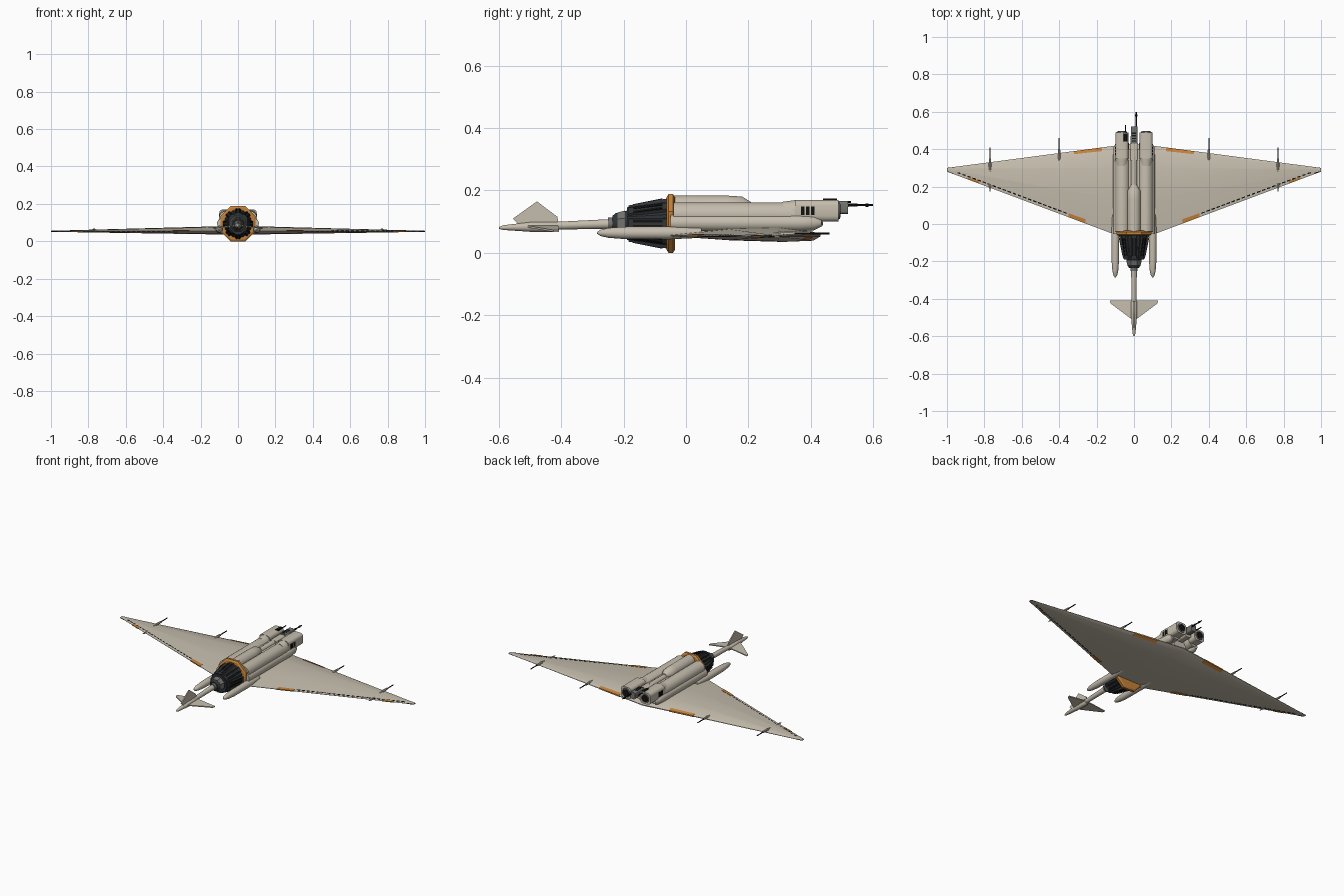
import bpy, bmesh, math
from mathutils import Vector

if "Cube" in bpy.data.objects:
    bpy.data.objects.remove(bpy.data.objects["Cube"])


def material(name, r, g, b):
    m = bpy.data.materials.new(name)
    m.use_nodes = True
    m.diffuse_color = (r, g, b, 1)
    bsdf = next(n for n in m.node_tree.nodes if n.type == 'BSDF_PRINCIPLED')
    bsdf.inputs["Base Color"].default_value = (r, g, b, 1)
    return m


HULL = material("warm grey hull", .56, .51, .42)
ORANGE = material("orange trim", .55, .22, .04)
DARK = material("dark engine", .03, .035, .038)
BLACK = material("black", .006, .006, .006)
STEEL = material("mid grey metal", .17, .17, .16)
parts = []


def finish(name, bm, mat):
    bmesh.ops.recalc_face_normals(bm, faces=bm.faces)
    me = bpy.data.meshes.new(name)
    bm.to_mesh(me)
    bm.free()
    me.materials.append(mat)
    ob = bpy.data.objects.new(name, me)
    bpy.context.collection.objects.link(ob)
    parts.append(ob)
    return ob


def loft(name, rings, mat):
    """Skin a list of equal closed rings and cap both ends."""
    bm = bmesh.new()
    rows = [[bm.verts.new(p) for p in ring] for ring in rings]
    n = len(rows[0])
    for a, b in zip(rows, rows[1:]):
        for i in range(n):
            bm.faces.new((a[i], a[(i + 1) % n], b[(i + 1) % n], b[i]))
    bm.faces.new(rows[0])
    bm.faces.new(rows[-1])
    return finish(name, bm, mat)


def tube(name, x, z, stations, mat, sides=20, flat=1.0):
    """Turned body along y; a station is (y, radius) or (y, radius, z shift)."""
    rings = []
    for s in stations:
        y, r, dz = (*s, 0)[:3]
        angles = [(i + .5) * math.tau / sides for i in range(sides)]
        rings.append([(x + r * math.cos(a), y, z + dz + flat * r * math.sin(a)) for a in angles])
    return loft(name, rings, mat)


def box(name, lo, hi, mat, bevel=0):
    bm = bmesh.new()
    bmesh.ops.create_cube(bm, size=1)
    lo, hi = Vector(lo), Vector(hi)
    for v in bm.verts:
        v.co = [(lo[k] + hi[k]) / 2 + v.co[k] * abs(hi[k] - lo[k]) for k in range(3)]
    if bevel:
        edges = [e for e in bm.edges if abs((e.verts[0].co - e.verts[1].co).y) > .001]
        bmesh.ops.bevel(bm, geom=edges, offset=bevel, segments=3, affect='EDGES', profile=.5)
    return finish(name, bm, mat)


def plate(name, points, axis, thickness, mat):
    """Extruded outline, centred on its plane."""
    d = Vector(axis) * thickness / 2
    return loft(name, [[Vector(p) - d for p in points], [Vector(p) + d for p in points]], mat)


# Wing surface: chord fraction with upper and lower heights
PROFILE = [(0, .1, -.1), (.05, .45, -.8), (.25, 1, -1), (.6, .85, -.75), (1, .06, -.06)]


def wing_point(x, t, upper):
    ax = abs(x)
    front = .432 - .132 * ax
    back = max(-.05, -.095 + .375 * ax)
    for (t0, *h0), (t1, *h1) in zip(PROFILE, PROFILE[1:]):
        if t <= t1:
            break
    k = 0 if upper else 1
    h = h0[k] + (h1[k] - h0[k]) * (t - t0) / (t1 - t0)
    size = (.028 if upper else .02) * (1 - .88 * ax)
    return Vector((x, front + (back - front) * t, .055 - .002 * ax + h * size))


rings = []
for x in (-1, -.12, 0, .12, 1):
    up = [wing_point(x, p[0], True) for p in PROFILE]
    low = [wing_point(x, p[0], False) for p in reversed(PROFILE)]
    rings.append(up + low)
loft("delta_wing", rings, HULL)


def wing_patch(name, x0, x1, t0, t1, mat, lift=.002):
    """Thin painted panel wrapping both wing surfaces."""
    off = Vector((0, 0, lift))
    ends = []
    for x in (x0, x1):
        ends.append([wing_point(x, t0, True) + off, wing_point(x, t1, True) + off,
                     wing_point(x, t1, False) - off, wing_point(x, t0, False) - off])
    loft(name, ends, mat)


for s, side in ((1, "left"), (-1, "right")):
    # Wing trim
    wing_patch(side + "_leading_panel", s * .17, s * .32, 0, .045, ORANGE)
    wing_patch(side + "_flap_panel", s * .26, s * .35, .94, 1, ORANGE)
    wing_patch(side + "_tip_panel", s * .83, s * .89, .86, 1, ORANGE)
    wing_patch(side + "_tip_cap", s * .965, s * 1.0, 0, 1, BLACK, .001)
    for i in range(22):
        x = .36 + i * .027
        inset = .014 / (.527 - .507 * x)
        wing_patch(side + "_hinge_slot", s * x, s * (x + .018), 1 - inset * 1.5, 1 - inset, BLACK, .001)

    # Wing guns and their rear fairings
    for x, y in ((.4, .36), (.77, .31)):
        z = .062
        tube(side + "_gun_mount", s * x, z, [(y - .03, .003), (y, .008), (y + .04, .006)], HULL, 8)
        tube(side + "_gun_barrel", s * x, z, [(y + .03, .0035), (y + .1, .003)], BLACK, 6)
    tube(side + "_wing_rear_fairing", s * .77, .054, [(.175, .002), (.2, .006), (.25, .003)], HULL, 8)

    # Fuselage tubes
    tube(side + "_upper_tube", s * .062, .122, [(-.04, .04), (.33, .04), (.37, .036), (.44, .034)], HULL, 24)
    tube(side + "_lower_tube", s * .085, .096,
         [(-.05, .027), (.36, .027), (.41, .024), (.435, .012)], HULL, 20)

    # Forward pod, tapering into the tube, with intake and side vents
    box(side + "_forward_pod", (s * .03, .35, .1), (s * .1, .49, .17), HULL, .018)
    tube(side + "_pod_fairing", s * .064, .134, [(.31, .03), (.352, .036)], HULL, 20)
    tube(side + "_intake_rim", s * .065, .135, [(.485, .029), (.494, .027)], STEEL, 20)
    tube(side + "_intake", s * .065, .135, [(.486, .022), (.496, .021)], BLACK, 20)
    for i in range(3):
        y = .369 + i * .016
        box(side + "_pod_vent", (s * .097, y, .121), (s * .102, y + .011, .149), BLACK)

    # Slim outrigger beside the engine
    tube(side + "_outrigger", s * .1, .064,
         [(-.285, .003), (-.275, .01), (-.25, .016), (-.2, .02), (-.05, .021), (.05, .016)], HULL, 16)

    # Tailplane
    plate(side + "_tailplane", [(s * .01, -.41, .085), (s * .13, -.408, .07),
                                (s * .125, -.425, .07), (s * .025, -.5, .083), (s * .01, -.51, .085)],
          (0, 0, 1), .006, HULL)

# Central body and dorsal spine
box("central_body", (-.04, -.04, .06), (.04, .4, .145), HULL)
tube("dorsal_spine", 0, .148, [(-.04, .036), (.13, .036), (.18, .034, -.001), (.21, .014)], HULL, 20)
tube("spine_pipe", 0, .142, [(.18, .016), (.36, .018)], HULL, 12)

# Gun turret between the pods
box("turret_base", (-.02, .34, .11), (.02, .47, .158), HULL, .008)
box("turret_gun_housing", (-.016, .43, .125), (.018, .52, .166), STEEL, .008)
for i in range(4):
    y = .44 + i * .014
    box("turret_slot", (-.01, y, .163), (.012, y + .007, .168), BLACK)
tube("main_barrel", .012, .153, [(.5, .006), (.55, .005), (.551, .0035), (.575, .0035),
                                 (.576, .006), (.585, .006), (.586, .0035), (.6, .0035)], BLACK, 8)
box("side_gun_housing", (-.055, .44, .155), (-.036, .485, .174), BLACK, .003)
tube("side_barrel", -.045, .163, [(.48, .004), (.53, .003)], BLACK, 8)

# Engine: octagonal collar, tapered core and fins
CZ = .094
octo = 1 / math.cos(math.pi / 8)
tube("engine_collar", 0, CZ, [(-.062, .085 * octo), (-.056, .094 * octo), (-.042, .094 * octo),
                             (-.036, .085 * octo)], ORANGE, 8)
tube("engine_core", 0, CZ, [(-.19, .052 * octo), (-.06, .07 * octo)], DARK, 8)
tube("engine_nozzle", 0, CZ, [(-.235, .026), (-.225, .034), (-.19, .042), (-.185, .046)], DARK, 16)
tube("nozzle_band", 0, CZ, [(-.22, .038), (-.195, .045)], STEEL, 8)
for i in range(8):
    a = i * math.tau / 8
    out = Vector((math.cos(a), 0, math.sin(a)))
    tan = Vector((-math.sin(a), 0, math.cos(a)))
    ends = []
    for y, r0, r1 in ((-.185, .045, .058), (-.062, .06, .08)):
        c = Vector((0, y, CZ))
        ends.append([c + out * r + tan * w for r, w in ((r0, -.02), (r1, -.014), (r1, .014), (r0, .02))])
    loft("engine_cowl_panel", ends, DARK)
    for w in (-.008, .008):
        ribs = []
        for y, r in ((-.17, .058), (-.075, .077)):
            c = Vector((0, y, CZ)) + tan * w
            ribs.append([c + out * (r + h) + tan * k for h, k in
                         ((0, -.004), (.004, -.004), (.004, .004), (0, .004))])
        loft("engine_slot", ribs, BLACK)

# Tail boom, cone and fin
tube("boom_socket", 0, CZ, [(-.25, .019), (-.225, .021)], STEEL, 16)
tube("tail_boom", 0, .092, [(-.45, .012, -.006), (-.23, .016, .001)], HULL, 16)
tube("tail_cone", 0, .083, [(-.6, .003, -.003), (-.585, .008, -.002), (-.5, .016), (-.42, .017), (-.408, .013)],
     HULL, 12)
plate("tail_fin", [(0, -.41, .095), (0, -.412, .115), (0, -.478, .165), (0, -.555, .11), (0, -.535, .09)],
      (1, 0, 0), .007, HULL)

# Smooth the round parts, keep the edges crisp
for ob in bpy.context.selected_objects:
    ob.select_set(False)
for ob in parts:
    ob.select_set(True)
bpy.context.view_layer.objects.active = parts[0]
bpy.ops.object.shade_smooth_by_angle(angle=math.radians(32))
